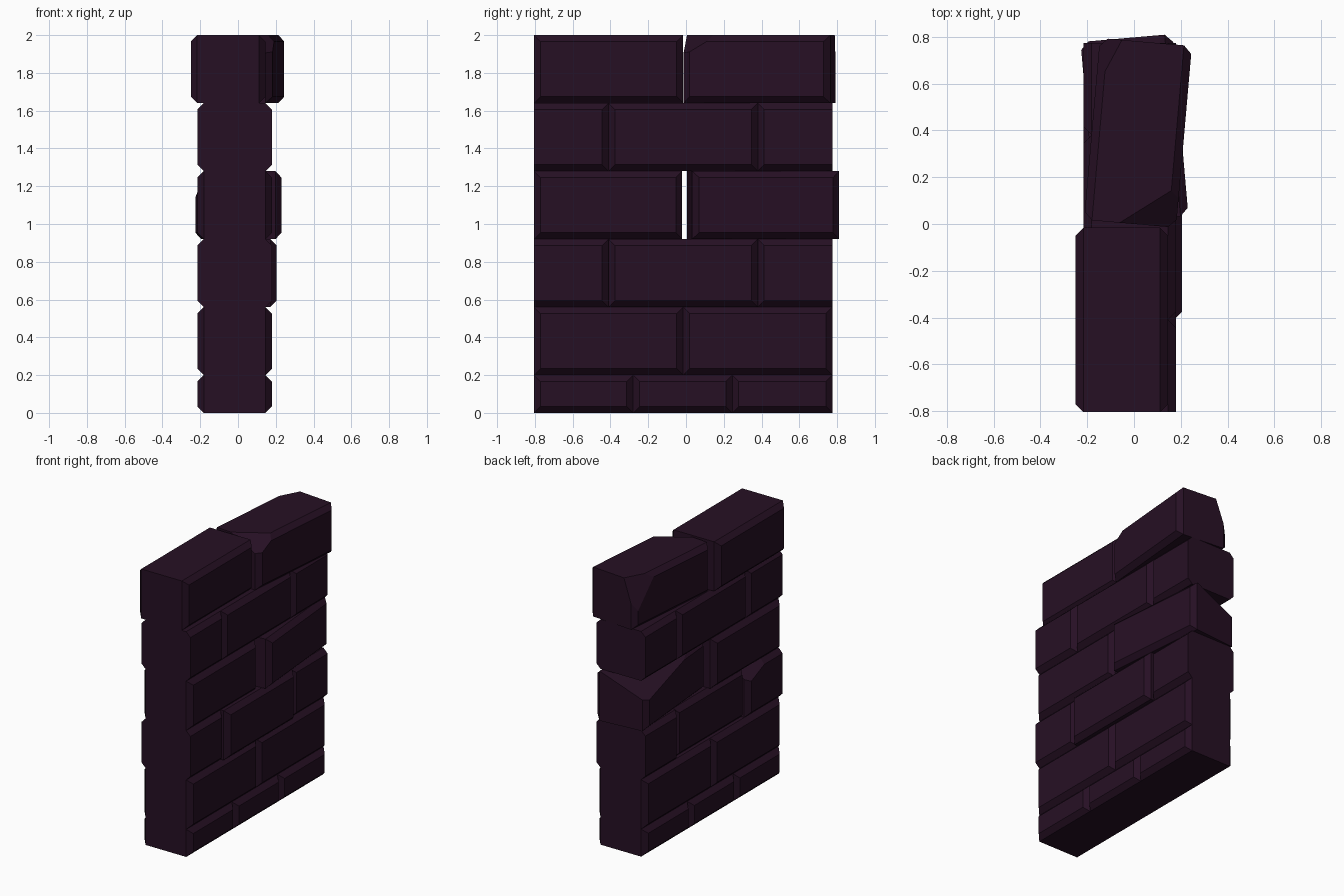
import bpy, bmesh, math
from mathutils import Vector, Matrix

if "Cube" in bpy.data.objects:
    bpy.data.objects.remove(bpy.data.objects["Cube"])

BEVEL = 0.034      # width of the chamfer around both wall faces
HALF_X = 0.1975    # half thickness of the wall
MID_X = -0.0175

stone = bpy.data.materials.new("dark purple stone")
stone.diffuse_color = (0.0195, 0.005, 0.0175, 1)
stone.use_nodes = True
stone.node_tree.nodes["Principled BSDF"].inputs["Base Color"].default_value = stone.diffuse_color


def brick(name, y0, y1, z0, z1, x=MID_X, turn=0, bevel_lo=True, bevel_hi=True, chips=()):
    """Brick chamfered around its two wall faces; chips are planes through three points."""
    cy, cz = (y0 + y1) / 2, (z0 + z1) / 2
    hy, hz = (y1 - y0) / 2, (z1 - z0) / 2
    bm = bmesh.new()
    rings = []
    for px, inset in ((-HALF_X, BEVEL), (-HALF_X + BEVEL, 0), (HALF_X - BEVEL, 0), (HALF_X, BEVEL)):
        lo = -hy + inset * bevel_lo
        hi = hy - inset * bevel_hi
        t = hz - inset
        rings.append([bm.verts.new((px, a, b)) for a, b in ((lo, -t), (hi, -t), (hi, t), (lo, t))])
    bm.faces.new(rings[0])
    bm.faces.new(rings[-1])
    for a, b in zip(rings, rings[1:]):
        for i in range(4):
            j = (i + 1) % 4
            bm.faces.new((a[i], a[j], b[j], b[i]))
    centre = Vector((x, cy, cz))
    bm.transform(Matrix.Translation(centre) @ Matrix.Rotation(math.radians(turn), 4, 'Z'))
    # broken corners
    for p in chips:
        a, b, c = map(Vector, p)
        n = (b - a).cross(c - a).normalized()
        if n.dot(centre - a) > 0:
            n = -n
        geom = bm.verts[:] + bm.edges[:] + bm.faces[:]
        cut = bmesh.ops.bisect_plane(bm, geom=geom, plane_co=a, plane_no=n, clear_outer=True)
        edges = [e for e in cut["geom_cut"] if isinstance(e, bmesh.types.BMEdge)]
        bmesh.ops.contextual_create(bm, geom=edges)
    bmesh.ops.recalc_face_normals(bm, faces=bm.faces)
    me = bpy.data.meshes.new(name)
    bm.to_mesh(me)
    bm.free()
    me.materials.append(stone)
    bpy.context.collection.objects.link(bpy.data.objects.new(name, me))


Y0, Y1, MID = -0.805, 0.775, -0.015
Z = [0, 0.2, 0.56, 0.92, 1.28, 1.64, 2.0]

# thin base course of three bricks
cuts = [Y0, -0.28, 0.245, Y1]
for i in range(3):
    brick(f"base_brick_{i}", cuts[i], cuts[i + 1], Z[0], Z[1])

# course of two full bricks
brick("low_brick_front", Y0, MID, Z[1], Z[2])
brick("low_brick_back", MID, Y1, Z[1], Z[2])

# courses with half bricks cut flat at the wall ends
for row, shift in ((2, 0.025), (4, 0)):
    chips = []
    if row == 2:
        chips = [((-0.2, -0.64, 0.92), (-0.215, -0.42, 0.81), (-0.09, -0.41, 0.92))]
    z0, z1 = Z[row], Z[row + 1]
    brick(f"half_brick_front_{row}", Y0, -0.41, z0, z1, bevel_lo=False, chips=chips)
    brick(f"middle_brick_{row}", -0.41, 0.38, z0, z1, x=MID_X + shift)
    brick(f"half_brick_back_{row}", 0.38, Y1, z0, z1, bevel_hi=False)

# course with a loose turned brick
brick("mid_brick_front", Y0, MID - 0.005, Z[3], Z[4])
brick("loose_mid_brick", 0.017, 0.797, Z[3], Z[4], x=0.002, turn=5,
      chips=[((-0.19, 0.1, 1.28), (-0.22, 0.76, 1.14), (0.12, 0.8, 1.28))])

# top course: shifted brick and a loose chipped brick
brick("top_brick_front", Y0, MID, Z[5], Z[6], x=-0.0525)
brick("loose_top_brick", 0.0, 0.78, Z[5], Z[6], x=0.017, turn=-5,
      chips=[((0.155, 0.14, 2.0), (-0.07, 0.0, 2.0), (0.14, -0.01, 1.91)),
             ((-0.12, 0.66, 2.0), (-0.05, 0.79, 2.0), (-0.13, 0.78, 1.8))])
